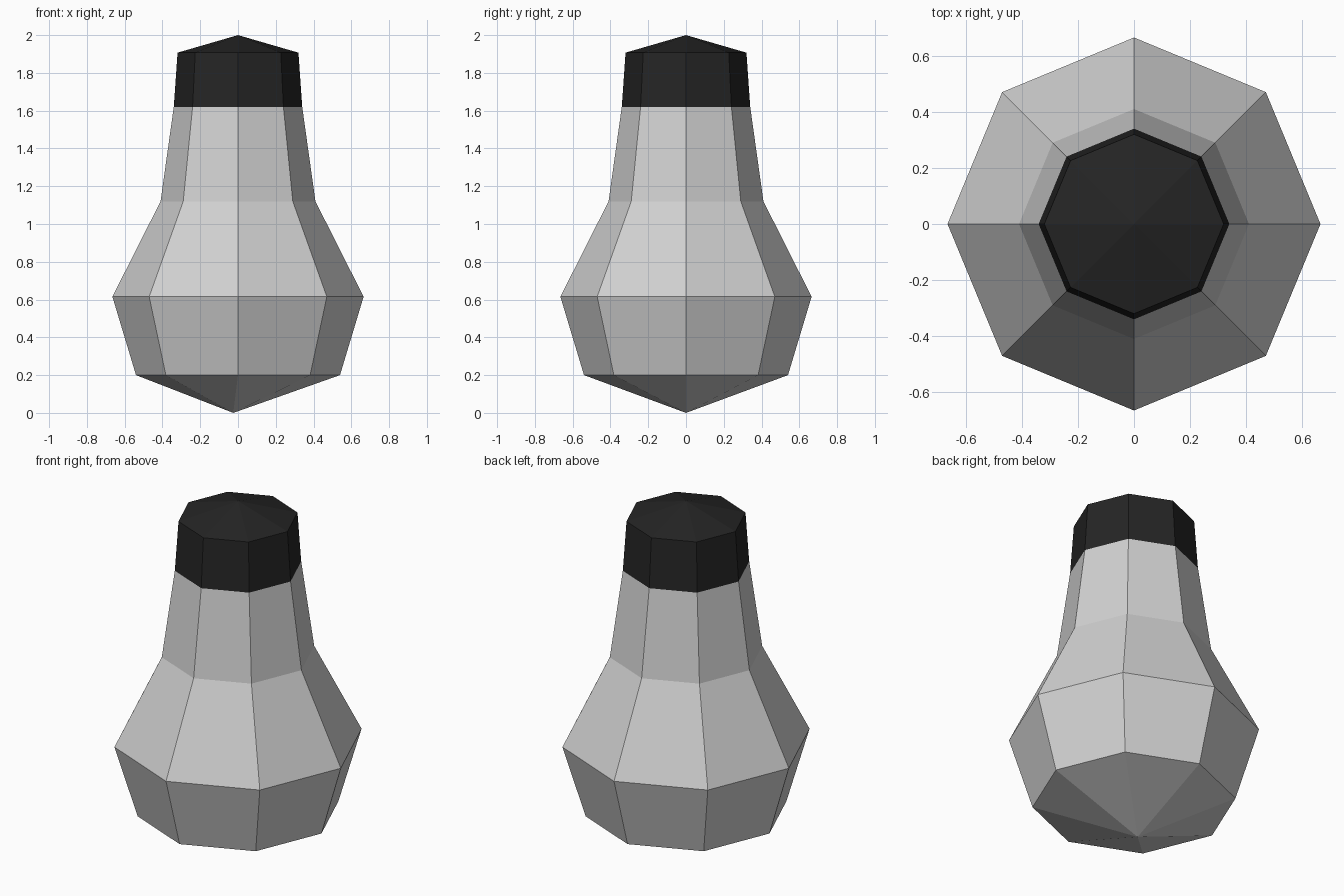
import bpy
import bmesh
from math import cos, sin, tau

cube = bpy.data.objects.get("Cube")
if cube:
    bpy.data.objects.remove(cube, do_unlink=True)

SIDES = 8


def make_material(name, value):
    mat = bpy.data.materials.new(name)
    mat.use_nodes = True
    colour = (value, value, value, 1)
    mat.diffuse_color = colour
    mat.node_tree.nodes["Principled BSDF"].inputs["Base Color"].default_value = colour
    return mat


def lathe(name, profile, tip, mat):
    """Stack octagonal rings of (radius, height) and close one end to a tip."""
    bm = bmesh.new()
    rings = [[bm.verts.new((r * cos(tau * i / SIDES), r * sin(tau * i / SIDES), z))
              for i in range(SIDES)] for r, z in profile]
    apex = bm.verts.new(tip)
    end = rings[0] if tip[2] < profile[0][1] else rings[-1]
    for i in range(SIDES):
        j = (i + 1) % SIDES
        for low, high in zip(rings, rings[1:]):
            bm.faces.new((low[i], low[j], high[j], high[i]))
        if end is rings[0]:
            bm.faces.new((end[j], end[i], apex))
        else:
            bm.faces.new((end[i], end[j], apex))
    mesh = bpy.data.meshes.new(name)
    bm.to_mesh(mesh)
    bm.free()
    mesh.materials.append(mat)
    obj = bpy.data.objects.new(name, mesh)
    bpy.context.collection.objects.link(obj)
    return obj


# Pale body: pointed base, wide belly and tapering neck
lathe("bulb_body", [(0.54, 0.20), (0.665, 0.615), (0.41, 1.12), (0.34, 1.62)],
      (-0.025, 0, 0), make_material("pale grey", 0.64))

# Dark cap continuing the neck, with a shallow pointed top
lathe("cap", [(0.34, 1.62), (0.32, 1.907)],
      (0, 0, 2), make_material("near black", 0.018))
